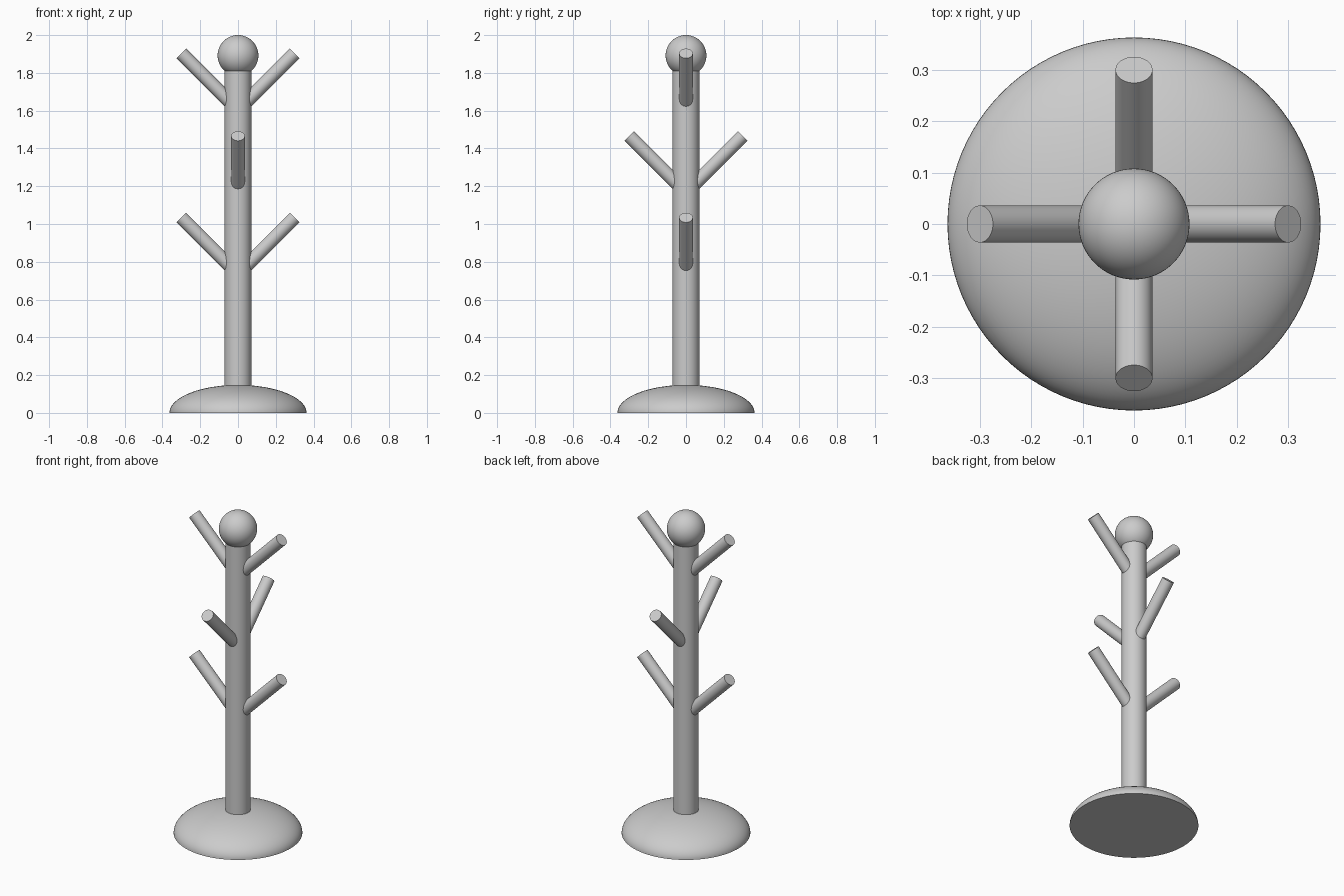
import bpy
import math
from mathutils import Vector

default_cube = bpy.data.objects.get("Cube")
if default_cube:
    bpy.data.objects.remove(default_cube, do_unlink=True)

# Single plain grey finish
GREY = (0.6, 0.6, 0.6, 1.0)
grey = bpy.data.materials.new("plain grey")
grey.use_nodes = True
grey.diffuse_color = GREY
grey.node_tree.nodes["Principled BSDF"].inputs["Base Color"].default_value = GREY


def finish(name):
    """Name the active object, colour it and smooth its curved faces."""
    obj = bpy.context.object
    obj.name = name
    obj.data.materials.append(grey)
    bpy.ops.object.shade_smooth_by_angle(angle=math.radians(40))
    return obj


def rod(name, start, end, radius, sides):
    """Capped cylinder between two points."""
    start, end = Vector(start), Vector(end)
    axis = end - start
    bpy.ops.mesh.primitive_cylinder_add(
        vertices=sides, radius=radius, depth=axis.length,
        location=(start + end) / 2,
        rotation=axis.to_track_quat("Z", "Y").to_euler())
    return finish(name)


def lathe(name, profile, sides):
    """Revolve a (radius, height) profile around z, closing top and bottom."""
    verts, faces = [], []
    for r, z in profile:
        for i in range(sides):
            a = math.tau * i / sides
            verts.append((r * math.cos(a), r * math.sin(a), z))
    for k in range(len(profile) - 1):
        for i in range(sides):
            j = (i + 1) % sides
            low, high = k * sides, (k + 1) * sides
            faces.append((low + i, low + j, high + j, high + i))
    faces.append(tuple(reversed(range(sides))))
    faces.append(tuple(range(len(verts) - sides, len(verts))))
    mesh = bpy.data.meshes.new(name)
    mesh.from_pydata(verts, [], faces)
    obj = bpy.data.objects.new(name, mesh)
    bpy.context.collection.objects.link(obj)
    bpy.ops.object.select_all(action="DESELECT")
    obj.select_set(True)
    bpy.context.view_layer.objects.active = obj
    return finish(name)


# Domed base with a flat underside
BASE_RADIUS, BASE_HEIGHT, STEPS = 0.363, 0.148, 24
dome = []
for s in range(STEPS):
    t = math.pi / 2 * s / STEPS
    dome.append((BASE_RADIUS * math.cos(t), BASE_HEIGHT * math.sin(t)))
lathe("base", dome, 96)

# Upright pole
rod("pole", (0, 0, 0.1), (0, 0, 1.84), 0.071, 64)

# Ball on top
bpy.ops.mesh.primitive_uv_sphere_add(
    segments=64, ring_count=32, radius=0.108, location=(0, 0, 1.892))
finish("top_ball")

# Three tiers of paired pegs rising at 45 degrees
REACH, INNER = 0.3, 0.03
SIDEWAYS = {"left": (1, 0), "right": (-1, 0)}
FORWARD = {"front": (0, -1), "back": (0, 1)}
TIERS = [("lower", 1.034, SIDEWAYS),
         ("middle", 1.466, FORWARD),
         ("upper", 1.903, SIDEWAYS)]
for tier, tip_z, directions in TIERS:
    for side, (dx, dy) in directions.items():
        start = (dx * INNER, dy * INNER, tip_z - REACH + INNER)
        end = (dx * REACH, dy * REACH, tip_z)
        rod(f"{tier}_{side}_peg", start, end, 0.036, 48)
